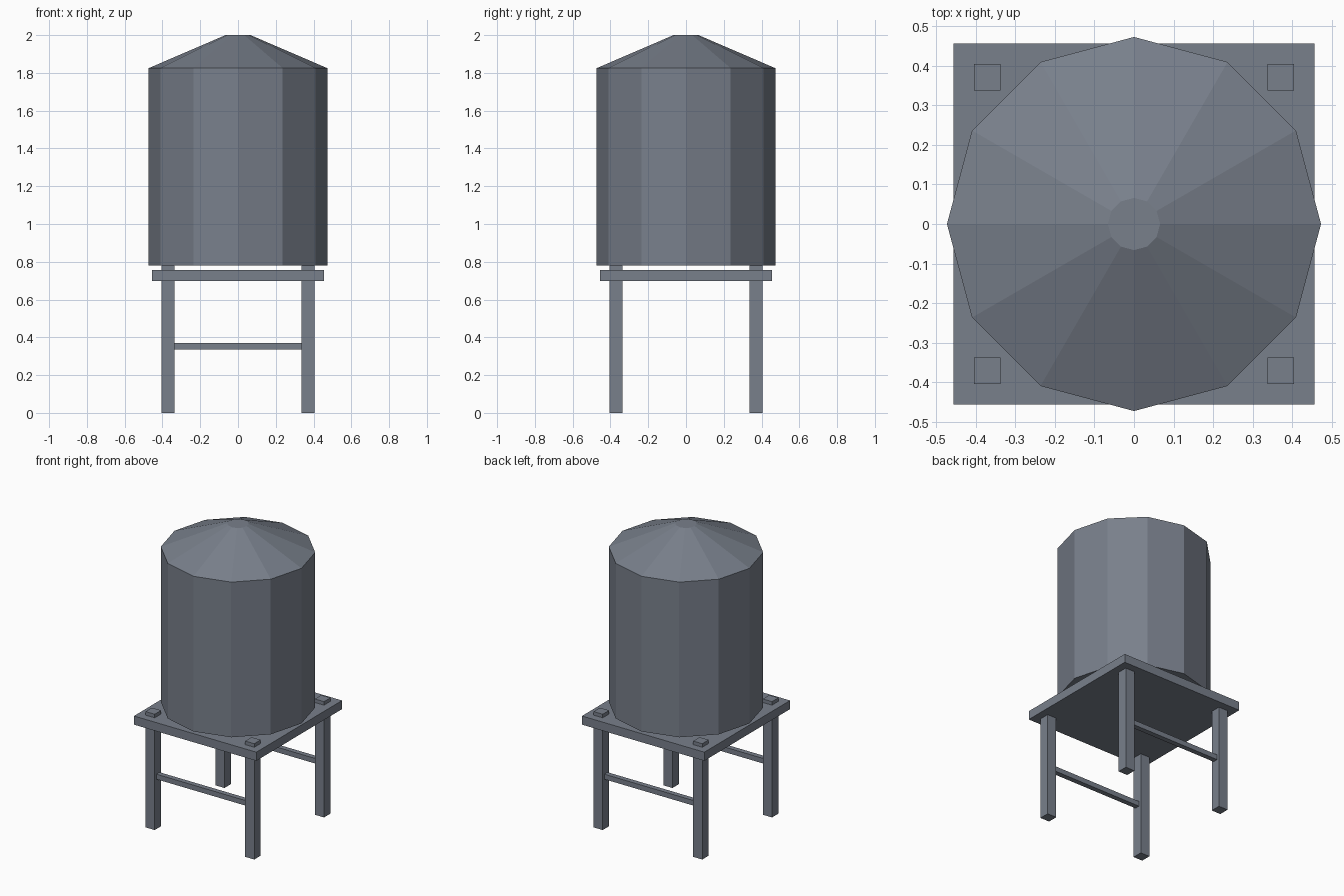
import bpy, math

if "Cube" in bpy.data.objects:
    bpy.data.objects.remove(bpy.data.objects["Cube"])

steel = bpy.data.materials.new("dark_steel")
steel.diffuse_color = (0.19, 0.215, 0.26, 1)
steel.use_nodes = True
steel.node_tree.nodes["Principled BSDF"].inputs["Base Color"].default_value = steel.diffuse_color


def finish(name):
    ob = bpy.context.object
    ob.name = name
    ob.data.materials.append(steel)
    return ob


def box(name, center, size):
    bpy.ops.mesh.primitive_cube_add(size=1, location=center)
    ob = finish(name)
    ob.scale = size
    bpy.ops.object.transform_apply(location=False, rotation=False, scale=True)


def drum(name, r1, r2, z0, z1):
    # 12-sided section with a corner on the x axis
    bpy.ops.mesh.primitive_cone_add(vertices=12, radius1=r1, radius2=r2, depth=z1 - z0,
                                    location=(0, 0, (z0 + z1) / 2))
    finish(name)


# Tank and its shallow conical roof
drum("tank", 0.473, 0.473, 0.78, 1.825)
drum("roof", 0.473, 0.066, 1.825, 2.0)

# Platform
box("platform", (0, 0, 0.727), (0.912, 0.912, 0.058))

# Legs run up through the platform to the tank
for sx, side in ((-1, "left"), (1, "right")):
    for sy, end in ((-1, "front"), (1, "back")):
        box(f"{end}_{side}_leg", (sx * 0.371, sy * 0.371, 0.39), (0.068, 0.068, 0.78))

# Cross braces along the front and back
for sy, end in ((-1, "front"), (1, "back")):
    box(f"{end}_brace", (0, sy * 0.371, 0.353), (0.69, 0.034, 0.034))
